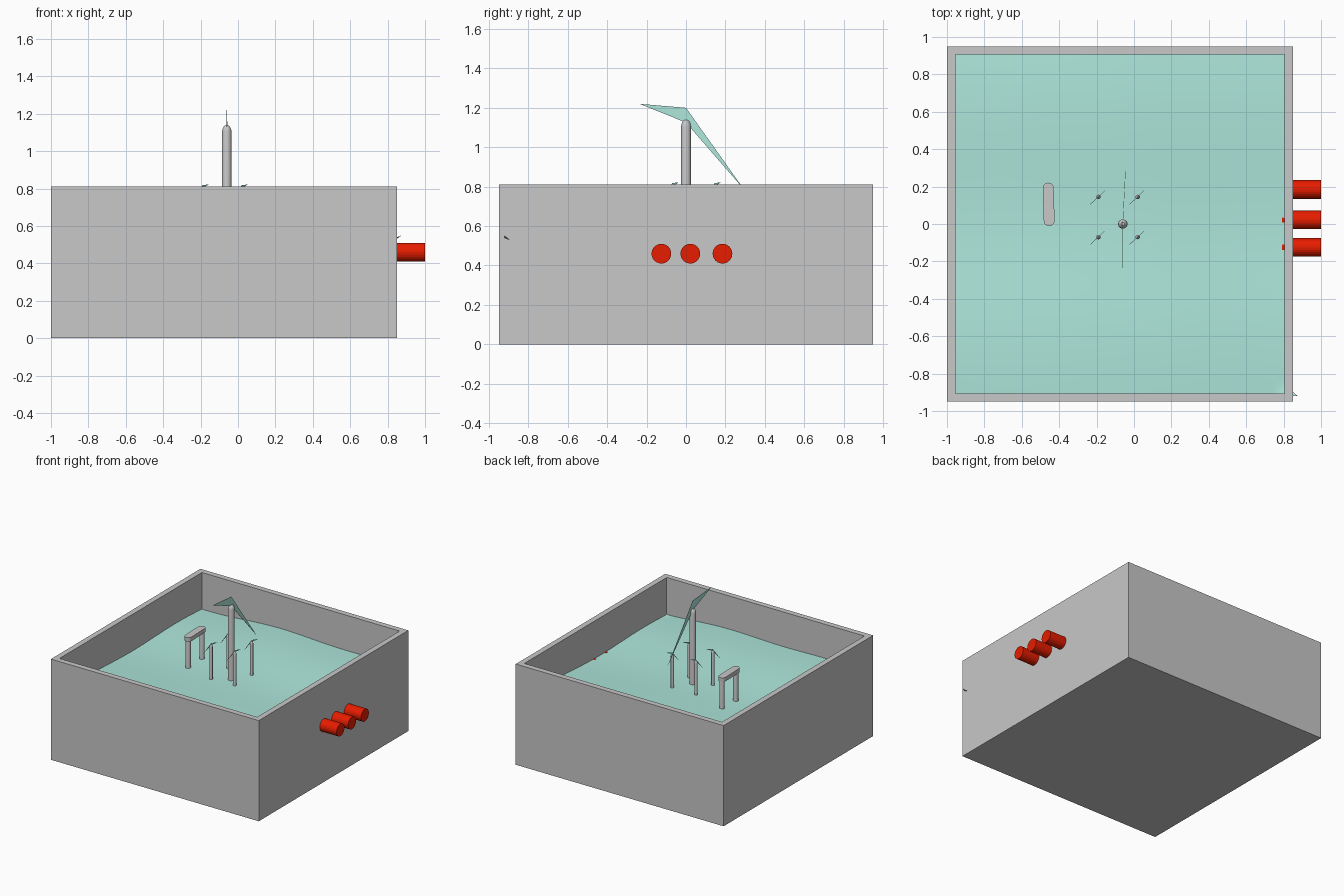
import bpy, bmesh, math

if "Cube" in bpy.data.objects:
    bpy.data.objects.remove(bpy.data.objects["Cube"])


def material(name, rgb):
    m = bpy.data.materials.new(name)
    m.diffuse_color = (*rgb, 1)
    m.use_nodes = True
    m.node_tree.nodes["Principled BSDF"].inputs["Base Color"].default_value = m.diffuse_color
    return m


GREY = material("concrete_grey", (0.58, 0.58, 0.58))
TEAL = material("water_teal", (0.44, 0.83, 0.74))
RED = material("pipe_red", (0.82, 0.012, 0.0))


def finish(name, bm, mat, smooth=None):
    bmesh.ops.recalc_face_normals(bm, faces=bm.faces)
    me = bpy.data.meshes.new(name)
    bm.to_mesh(me)
    bm.free()
    ob = bpy.data.objects.new(name, me)
    bpy.context.collection.objects.link(ob)
    me.materials.append(mat)
    if smooth:
        bpy.ops.object.select_all(action='DESELECT')
        ob.select_set(True)
        bpy.context.view_layer.objects.active = ob
        bpy.ops.object.shade_smooth_by_angle(angle=math.radians(smooth))
    return ob


def rounded_post(name, x, y, z0, z1, r, sides=20):
    """Closed lathe: straight shaft with a domed tip."""
    profile = [(r, z0)] + [(r * math.cos(a), z1 - 1.4 * r + 1.4 * r * math.sin(a))
                           for a in (0, 0.4, 0.8, 1.2)]
    bm = bmesh.new()
    rings = [[bm.verts.new((x + rr * math.cos(2 * math.pi * i / sides),
                            y + rr * math.sin(2 * math.pi * i / sides), z))
              for i in range(sides)] for rr, z in profile]
    for a, b in zip(rings, rings[1:]):
        for i in range(sides):
            j = (i + 1) % sides
            bm.faces.new((a[i], a[j], b[j], b[i]))
    bm.faces.new(rings[0])
    bm.faces.new(rings[-1])
    return finish(name, bm, GREY, 40)


def sail(name, x, y, z, s, turn=0.0):
    """Thin bent sail hung on a post tip."""
    pts = [(0, -0.235, 0.085), (0, 0, 0.065), (0.015, 0.295, -0.35), (0, 0, -0.01)]
    c, n = math.cos(turn), math.sin(turn)
    bm = bmesh.new()
    v = [[bm.verts.new((x + (px * s + d) * c - py * s * n,
                        y + (px * s + d) * n + py * s * c, z + pz * s))
          for px, py, pz in pts] for d in (-0.001, 0.001)]
    for side in v:
        bm.faces.new((side[0], side[1], side[3]))
        bm.faces.new((side[1], side[2], side[3]))
    for i in range(4):
        j = (i + 1) % 4
        bm.faces.new((v[0][i], v[0][j], v[1][j], v[1][i]))
    finish(name, bm, TEAL)


# Open tank: nested rectangles for the outside, the rim and the inside
bm = bmesh.new()
rects = []
for hx, hy, z in ((0.925, 0.95, 0), (0.925, 0.95, 0.81),
                  (0.88, 0.905, 0.81), (0.88, 0.905, 0.045)):
    rects.append([bm.verts.new((-0.075 + sx * hx, sy * hy, z))
                  for sx, sy in ((-1, -1), (1, -1), (1, 1), (-1, 1))])
for a, b in zip(rects, rects[1:]):
    for i in range(4):
        j = (i + 1) % 4
        bm.faces.new((a[i], a[j], b[j], b[i]))
bm.faces.new(rects[0])
bm.faces.new(rects[-1])
finish("tank", bm, GREY)

# Wavy water surface, one corner slipping past the wall
bm = bmesh.new()
bmesh.ops.create_grid(bm, x_segments=40, y_segments=40, size=1)
for v in bm.verts:
    x, y = -0.075 + v.co.x * 0.9, v.co.y * 0.92
    z = 0.526 + 0.012 * math.cos(2.6 * (x + 0.1)) - 0.01 * math.cos(5 * y)
    v.co = (x, y, z + 0.008 * math.sin(6 * x + 2 * y + 1.5))
corner = max(bm.verts, key=lambda v: v.co.x - v.co.y)
corner.co = (0.875, -0.92, 0.55)
finish("water", bm, TEAL, 60)

# Tall central mast with its sail
rounded_post("mast", -0.06, 0, 0.1, 1.14, 0.025)
sail("mast_sail", -0.06, 0, 1.135, 1)

# Four small posts with tiny sails
for x in (-0.19, 0.02):
    for y in (-0.07, 0.145):
        rounded_post("small_post", x, y, 0.1, 0.808, 0.012, 12)
        sail("small_sail", x, y, 0.805, 0.2, math.radians(135))

# Raised walkway on two legs
for y in (0.025, 0.2):
    rounded_post("walkway_leg", -0.46, y, 0.1, 0.76, 0.02, 16)
bm = bmesh.new()
n, loop = 10, []
for yc, a0 in ((0.192, 0), (0.018, math.pi)):
    for i in range(n + 1):
        a = a0 + math.pi * i / n
        loop.append((-0.456 + 0.029 * math.cos(a) - 0.03 * (yc - 0.1),
                     yc + 0.029 * math.sin(a)))
f = bm.faces.new([bm.verts.new((x, y, 0.74)) for x, y in loop])
ext = bmesh.ops.extrude_face_region(bm, geom=[f])["geom"]
for v in ext:
    if isinstance(v, bmesh.types.BMVert):
        v.co.z = 0.773
finish("walkway_beam", bm, GREY, 30)

# Red pipes through the right wall
for y in (-0.125, 0.022, 0.185):
    bm = bmesh.new()
    bmesh.ops.create_cone(bm, cap_ends=True, segments=24, radius1=0.05,
                          radius2=0.05, depth=0.21)
    for v in bm.verts:
        v.co = (v.co.z + 0.895, y + v.co.x, 0.46 + v.co.y)
    finish("pipe", bm, RED)
